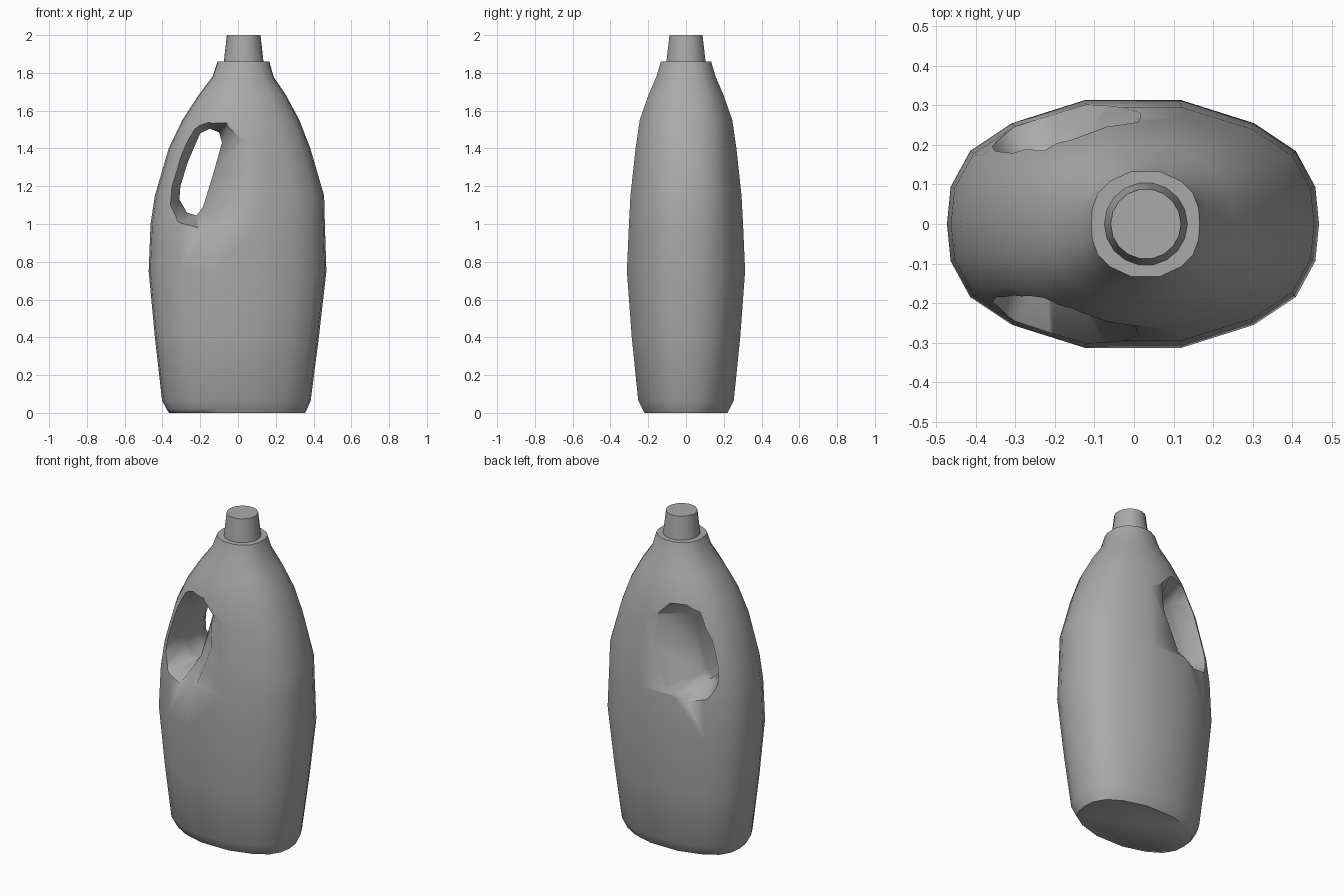
import bpy, bmesh, math

cube = bpy.data.objects.get("Cube")
if cube:
    bpy.data.objects.remove(cube, do_unlink=True)

grey = bpy.data.materials.new("grey plastic")
grey.use_nodes = True
grey.diffuse_color = (0.4, 0.4, 0.4, 1)
grey.node_tree.nodes["Principled BSDF"].inputs["Base Color"].default_value = (0.4, 0.4, 0.4, 1)


def loft(name, rings):
    """Skin a list of equal closed rings and cap both ends."""
    bm = bmesh.new()
    loops = [[bm.verts.new(p) for p in ring] for ring in rings]
    n = len(loops[0])
    for a, b in zip(loops, loops[1:]):
        for i in range(n):
            j = (i + 1) % n
            bm.faces.new((a[i], a[j], b[j], b[i]))
    bm.faces.new(loops[0])
    bm.faces.new(loops[-1])
    bmesh.ops.recalc_face_normals(bm, faces=bm.faces)
    mesh = bpy.data.meshes.new(name)
    bm.to_mesh(mesh)
    bm.free()
    mesh.materials.append(grey)
    obj = bpy.data.objects.new(name, mesh)
    bpy.context.collection.objects.link(obj)
    return obj


# Rounded oval cross-section, one quarter mirrored to the full outline
quarter = [(1, 0), (.98, .30), (.875, .59), (.65, .815), (.26, 1)]
half = quarter + [(-x, y) for x, y in reversed(quarter)]
oval = half + [(x, -y) for x, y in reversed(half[1:-1])]

# Body levels: height, right end, left end, half depth
levels = [(0, -.365, .355, .22), (.02, -.378, .365, .23), (.065, -.402, .385, .253),
          (.4, -.44, .428, .287), (.75, -.473, .468, .313), (1, -.463, .46, .302),
          (1.15, -.44, .456, .294), (1.4, -.367, .383, .267), (1.55, -.295, .325, .245),
          (1.68, -.21, .255, .2), (1.78, -.135, .188, .157), (1.86, -.108, .166, .133)]
rings = []
for z, left, right, depth in levels:
    mid, rad = (left + right) / 2, (right - left) / 2
    rings.append([(mid + rad * x, depth * y, z) for x, y in oval])

# Neck continues the same skin from the shoulder shelf
for z, r in ((1.86, .105), (2, .089)):
    ring = []
    for i in range(len(oval)):
        a = math.tau * i / len(oval)
        ring.append((.03 + r * math.cos(a), r * math.sin(a), z))
    rings.append(ring)
bottle = loft("bottle", rings)

# Handle opening, with a recess that flares out on both sides
inner = [(-.31, 1.13), (-.305, 1.2), (-.265, 1.33), (-.2, 1.48), (-.15, 1.505), (-.1, 1.485),
         (-.085, 1.43), (-.13, 1.27), (-.185, 1.09), (-.22, 1.045), (-.27, 1.06)]
outer = [(-.42, 1.06), (-.42, 1.2), (-.375, 1.38), (-.27, 1.54), (-.16, 1.57), (-.04, 1.56),
         (.05, 1.46), (.04, 1.25), (-.06, 1.02), (-.2, .96), (-.35, .98)]
sides = ((-.32, outer), (-.1, inner), (-.05, inner), (.05, inner), (.1, inner), (.32, outer))
cutter = loft("handle_cutter", [[(x, y, z) for x, z in shape] for y, shape in sides])
cutter.hide_render = True
cutter.hide_set(True)

cut = bottle.modifiers.new("handle opening", 'BOOLEAN')
cut.operation = 'DIFFERENCE'
cut.solver = 'EXACT'
cut.object = cutter
bpy.ops.object.select_all(action='DESELECT')
bpy.context.view_layer.objects.active = bottle
bottle.select_set(True)
bpy.ops.object.modifier_apply(modifier=cut.name)
bpy.data.objects.remove(cutter, do_unlink=True)

# Soften the rim of the recess
bm = bmesh.new()
bm.from_mesh(bottle.data)
bmesh.ops.remove_doubles(bm, verts=bm.verts, dist=.002)
bm.to_mesh(bottle.data)
bm.free()
bpy.ops.object.shade_smooth_by_angle(angle=math.radians(62))
